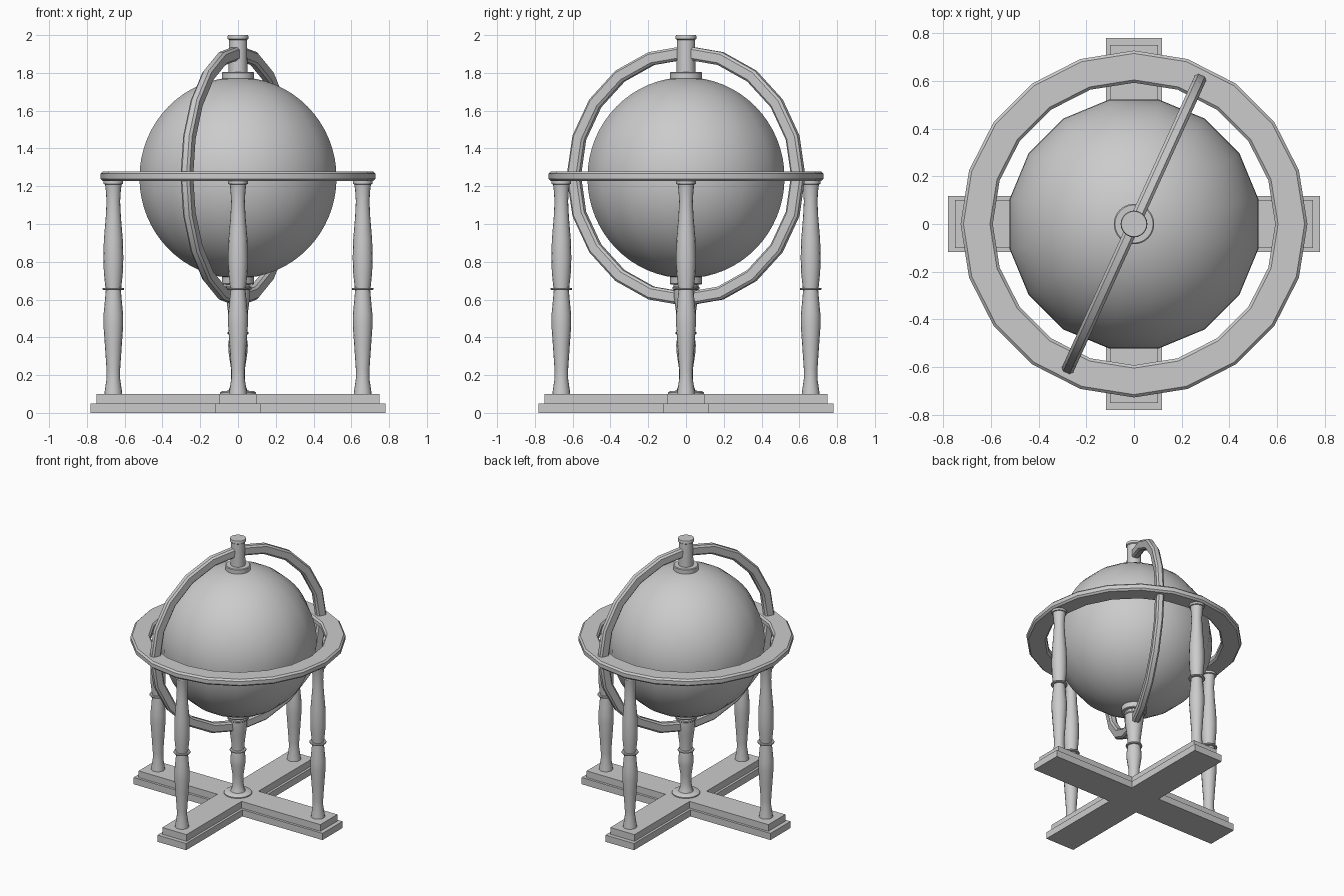
import bpy, bmesh
from math import cos, sin, pi, radians

if "Cube" in bpy.data.objects:
    bpy.data.objects.remove(bpy.data.objects["Cube"])


def finish(name, bm, loc=(0, 0, 0), rot=(0, 0, 0), angle=35):
    bmesh.ops.remove_doubles(bm, verts=bm.verts, dist=1e-5)
    bmesh.ops.recalc_face_normals(bm, faces=bm.faces)
    me = bpy.data.meshes.new(name)
    bm.to_mesh(me)
    bm.free()
    ob = bpy.data.objects.new(name, me)
    bpy.context.collection.objects.link(ob)
    ob.location, ob.rotation_euler = loc, rot
    bpy.ops.object.select_all(action='DESELECT')
    ob.select_set(True)
    bpy.context.view_layer.objects.active = ob
    if angle:
        bpy.ops.object.shade_smooth_by_angle(angle=radians(angle))
    return ob


def lathe(name, prof, n=16, closed=False, **kw):
    """Spin (radius, z) points around z; open profiles get end caps."""
    if not closed:
        prof = [(0, prof[0][1])] + prof + [(0, prof[-1][1])]
    bm = bmesh.new()
    rings = [[bm.verts.new((r * cos(2 * pi * i / n), r * sin(2 * pi * i / n), z))
              for i in range(n)] for r, z in prof]
    count = len(rings) if closed else len(rings) - 1
    for j in range(count):
        a, b = rings[j], rings[(j + 1) % len(rings)]
        for i in range(n):
            k = (i + 1) % n
            bm.faces.new((a[i], a[k], b[k], b[i]))
    return finish(name, bm, **kw)


def band(r0, r1, h, b):
    """Bevelled rectangular section for a hoop."""
    return [(r0 + b, -h), (r1 - b, -h), (r1, -h + b), (r1, h - b),
            (r1 - b, h), (r0 + b, h), (r0, h - b), (r0, -h + b)]


def cross(name, length, width, z0, z1):
    l, w = length, width
    pts = [(l, -w), (l, w), (w, w), (w, l), (-w, l), (-w, w),
           (-l, w), (-l, -w), (-w, -w), (-w, -l), (w, -l), (w, -w)]
    bm = bmesh.new()
    f = bm.faces.new([bm.verts.new((x, y, z0)) for x, y in pts])
    top = bmesh.ops.extrude_face_region(bm, geom=[f], use_keep_orig=True)
    for v in top['geom']:
        if isinstance(v, bmesh.types.BMVert):
            v.co.z = z1
    return finish(name, bm, angle=0)


# stepped cross base
cross("base_lower", 0.78, 0.118, 0, 0.05)
cross("base_upper", 0.75, 0.10, 0.05, 0.10)

# four turned legs
leg = [(0.047, 0.10), (0.045, 0.12), (0.036, 0.18), (0.036, 0.23), (0.045, 0.36),
       (0.052, 0.46), (0.052, 0.52), (0.046, 0.58), (0.040, 0.65), (0.055, 0.65),
       (0.058, 0.656), (0.055, 0.662), (0.042, 0.662), (0.050, 0.74), (0.053, 0.82),
       (0.050, 0.92), (0.040, 1.04), (0.036, 1.12), (0.040, 1.18), (0.044, 1.21),
       (0.052, 1.212), (0.052, 1.232)]
for i in range(4):
    a = i * pi / 2
    lathe(f"leg_{i + 1}", leg, loc=(0.66 * cos(a), 0.66 * sin(a), 0))

# centre column with foot disc and cup
lathe("centre_column", [
    (0.095, 0.10), (0.095, 0.107), (0.085, 0.115), (0.05, 0.118), (0.042, 0.14),
    (0.036, 0.18), (0.038, 0.24), (0.050, 0.32), (0.052, 0.36), (0.045, 0.415),
    (0.055, 0.417), (0.057, 0.422), (0.055, 0.427), (0.043, 0.43), (0.045, 0.47),
    (0.055, 0.55), (0.063, 0.61), (0.064, 0.65), (0.071, 0.655), (0.071, 0.665),
    (0.065, 0.67), (0.065, 0.69)])

# globe
CZ = 1.245
bm = bmesh.new()
bmesh.ops.create_uvsphere(bm, u_segments=16, v_segments=32, radius=0.532)
finish("globe", bm, loc=(0, 0, CZ), rot=(0, 0, pi / 16), angle=40)

# horizon and meridian hoops
lathe("horizon_ring", band(0.592, 0.727, 0.026, 0.012), 20, True, loc=(0, 0, 1.253))
lathe("meridian_ring", band(0.617, 0.688, 0.026, 0.012), 20, True,
      loc=(0, 0, CZ + 0.01), rot=(pi / 2, 0, radians(65.5)))

# pole collars and top post
lathe("lower_collar", [(0.082, 0.68), (0.085, 0.684), (0.085, 0.72)], 24)
lathe("upper_collar", [(0.085, 1.765), (0.085, 1.80), (0.080, 1.804)], 24)
lathe("top_post", [(0.05, 1.78), (0.048, 1.975), (0.055, 1.98),
                   (0.056, 1.99), (0.053, 2.0)], 24)
